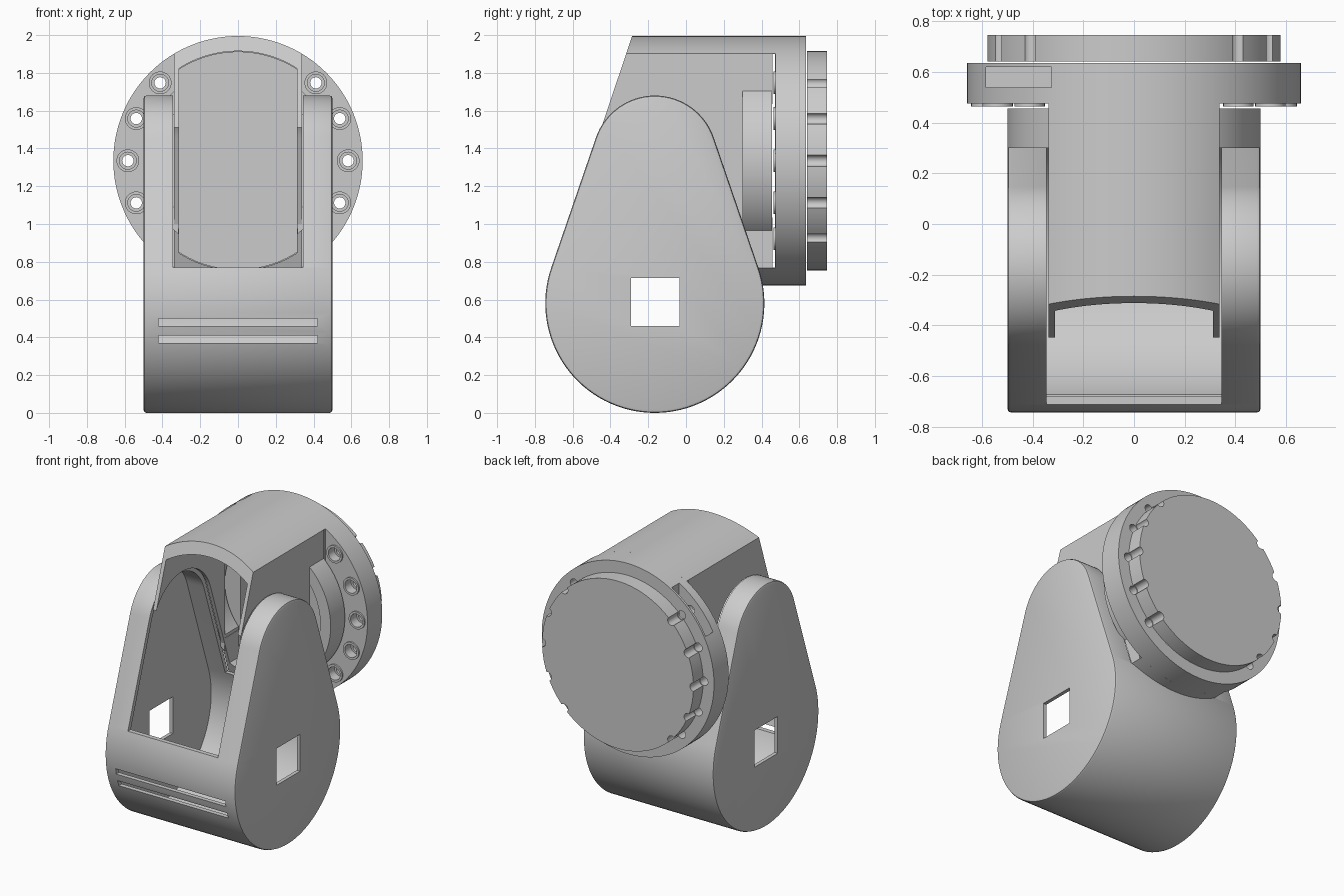
import bpy, bmesh, math
from math import sin, cos, pi, asin

if "Cube" in bpy.data.objects:
    bpy.data.objects.remove(bpy.data.objects["Cube"])

CZ = 1.335  # height of the flange axis


def prism(name, pts, axis, a, b):
    """Extrude a 2D profile: axis 'x' takes (y, z) points, axis 'y' takes (x, z)."""
    bm = bmesh.new()
    rings = []
    for t in (a, b):
        rings.append([bm.verts.new((t, p, q) if axis == 'x' else (p, t, q)) for p, q in pts])
    n = len(pts)
    bm.faces.new(rings[0])
    bm.faces.new(rings[1])
    for i in range(n):
        j = (i + 1) % n
        bm.faces.new((rings[0][i], rings[0][j], rings[1][j], rings[1][i]))
    bmesh.ops.recalc_face_normals(bm, faces=bm.faces)
    me = bpy.data.meshes.new(name)
    bm.to_mesh(me)
    bm.free()
    ob = bpy.data.objects.new(name, me)
    bpy.context.collection.objects.link(ob)
    return ob


def box(x0, x1, y0, y1, z0, z1):
    return prism("cutter", [(x0, z0), (x1, z0), (x1, z1), (x0, z1)], 'y', y0, y1)


def disc(name, r, y0, y1, cx=0, cz=CZ, n=96):
    pts = [(cx + r * cos(2 * pi * i / n), cz + r * sin(2 * pi * i / n)) for i in range(n)]
    return prism(name, pts, 'y', y0, y1)


def apply_mod(ob, mod):
    bpy.context.view_layer.objects.active = ob
    bpy.ops.object.modifier_apply(modifier=mod.name)


def boolean(ob, *others, op='DIFFERENCE'):
    for other in others:
        m = ob.modifiers.new("bool", 'BOOLEAN')
        m.operation, m.object, m.solver = op, other, 'EXACT'
        apply_mod(ob, m)
        bpy.data.objects.remove(other, do_unlink=True)


def teardrop(d=0.0):
    """Tangent outline of a large lower and a small upper circle, inset by d."""
    y, z0, z1, R, r = -0.165, 0.58, 1.35, 0.58, 0.33
    a = asin((R - r) / (z1 - z0))
    pts = []
    for cz, rad, s, e, n in ((z1, r - d, a, pi - a, 32), (z0, R - d, pi - a, 2 * pi + a, 64)):
        for i in range(n + 1):
            t = s + (e - s) * i / n
            pts.append((y + rad * cos(t), cz + rad * sin(t)))
    return pts


def clipped(r, w):
    """Circle about the flange axis with its sides cut off at x = +-w."""
    a = math.acos(w / r)
    pts = []
    for s in (a, a + pi):
        for i in range(33):
            t = s + (pi - 2 * a) * i / 32
            pts.append((r * cos(t), CZ + r * sin(t)))
    return pts


# Lower housing: hollow teardrop with two arms, open between them
lower = prism("lower_housing", teardrop(), 'x', -0.5, 0.5)
bev = lower.modifiers.new("bevel", 'BEVEL')
bev.width, bev.segments, bev.limit_method, bev.angle_limit = 0.015, 2, 'ANGLE', 1.0
apply_mod(lower, bev)
boolean(lower,
        prism("cutter", teardrop(0.03), 'x', -0.475, 0.475),
        box(-0.345, 0.345, -1, 1, 0.77, 2.2),
        box(-1, 1, -0.29, -0.035, 0.46, 0.715),
        box(-0.42, 0.42, -0.9, -0.5, 0.37, 0.41),
        box(-0.42, 0.42, -0.9, -0.5, 0.46, 0.50))

# Upper tube: flat-sided shell that fits against the teardrop
tube = prism("upper_tube", clipped(0.66, 0.338), 'y', -0.5, 0.48)
boolean(tube,
        prism("cutter", clipped(0.58, 0.312), 'y', -0.7, 0.6),
        prism("cutter", teardrop(0.004), 'x', -0.7, 0.7),
        prism("cutter", [(-0.25, 2.1), (-0.62, 1.0), (-2, 1.0), (-2, 2.1)], 'x', -0.7, 0.7),
        prism("cutter", [(0.305, CZ - 0.3), (0.458, CZ - 0.3), (0.458, CZ + 0.3),
                         (0.305, CZ + 0.3)], 'x', -0.7, 0.7),
        box(-0.6, 0.6, 0.458, 0.472, 0.77, 1.9))

# Curved guards beside the tube
guard = disc("side_guards", 0.5, 0.3, 0.456)
boolean(guard, disc("cutter", 0.42, 0.2, 0.6), box(-0.315, 0.315, 0.1, 0.7, 0, 2.5))

# Flange, end cap and screw bosses
flange = disc("flange", 0.66, 0.475, 0.636, n=128)
boolean(flange, prism("cutter", clipped(0.575, 0.312), 'y', 0.4, 0.7),
        box(-0.585, -0.325, 0.54, 0.62, 1.6, 2.2))
cap = disc("end_cap", 0.58, 0.641, 0.747, n=128)
for side in (0, pi):
    for deg in (-45, -22.5, 0, 22.5, 45):
        t = side + math.radians(deg)
        x, z = 0.583 * cos(t), CZ + 0.583 * sin(t)
        boolean(flange, disc("cutter", 0.03, 0.4, 0.7, x, z, 24),
                disc("cutter", 0.045, 0.4, 0.53, x, z, 24))
        boolean(cap, disc("cutter", 0.03, 0.6, 0.8, x, z, 24))
        boss = disc("screw_boss", 0.06, 0.464, 0.477, x, z, 32)
        boolean(boss, disc("cutter", 0.045, 0.4, 0.53, x, z, 24))

# Smooth shading with sharp edges kept
for ob in bpy.context.scene.objects:
    ob.select_set(True)
bpy.context.view_layer.objects.active = lower
bpy.ops.object.shade_smooth_by_angle(angle=math.radians(30))
